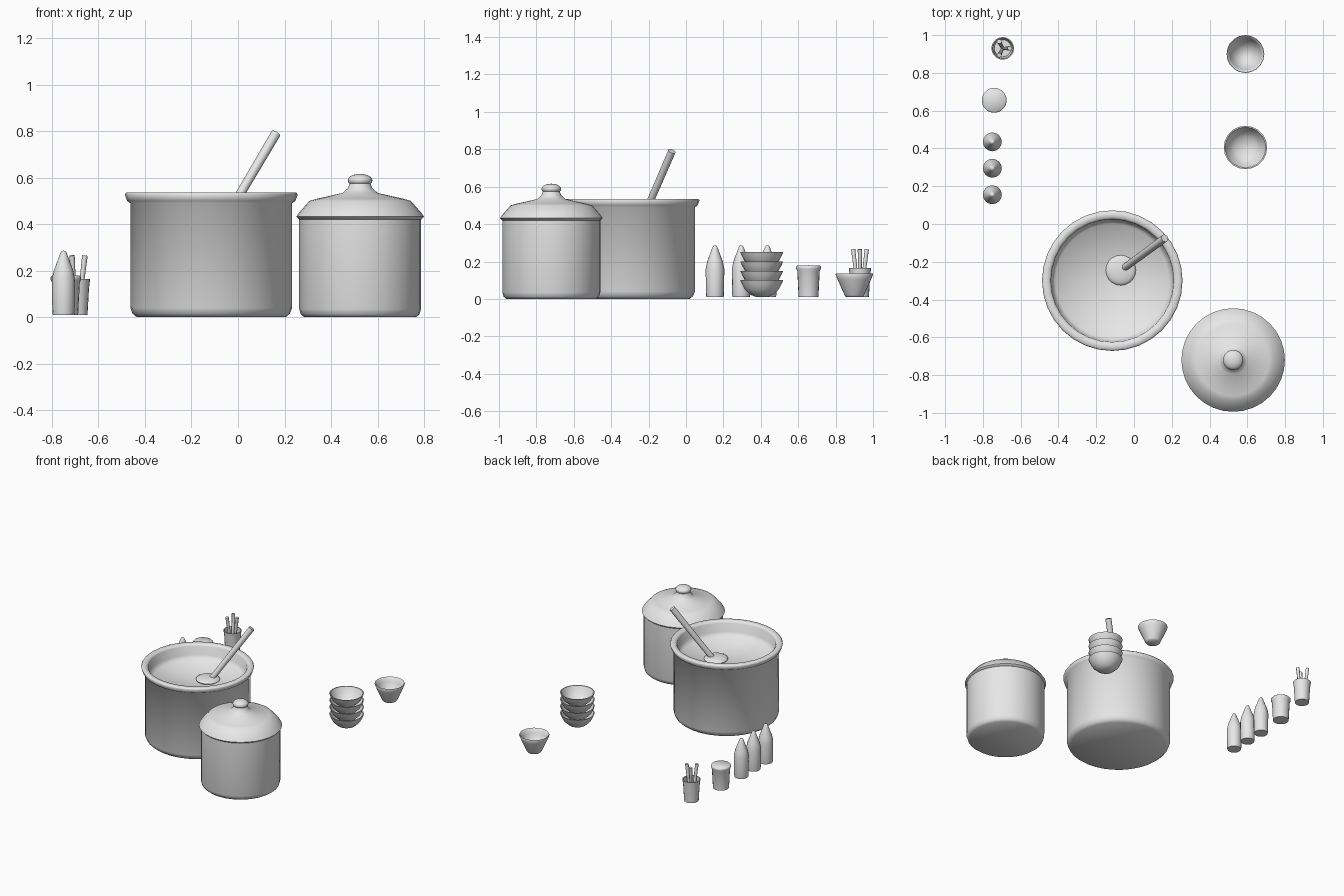
import bpy, bmesh, math
from mathutils import Vector

cube = bpy.data.objects.get("Cube")
if cube:
    bpy.data.objects.remove(cube, do_unlink=True)

grey = bpy.data.materials.new("plain_grey")
grey.use_nodes = True
colour = (0.8, 0.8, 0.8, 1)
grey.diffuse_color = colour
grey.node_tree.nodes["Principled BSDF"].inputs["Base Color"].default_value = colour


def finish(name, bm, location, angle):
    bmesh.ops.remove_doubles(bm, verts=bm.verts, dist=0.0001)
    bmesh.ops.recalc_face_normals(bm, faces=bm.faces)
    mesh = bpy.data.meshes.new(name)
    bm.to_mesh(mesh)
    bm.free()
    mesh.materials.append(grey)
    obj = bpy.data.objects.new(name, mesh)
    obj.location = location
    bpy.context.collection.objects.link(obj)
    bpy.ops.object.select_all(action='DESELECT')
    obj.select_set(True)
    bpy.context.view_layer.objects.active = obj
    bpy.ops.object.shade_smooth_by_angle(angle=math.radians(angle))
    return obj


def lathe(name, profile, location, sides=24, angle=50):
    """Turn a closed (radius, height) profile about the vertical axis."""
    bm = bmesh.new()
    verts = [bm.verts.new((r, 0, z)) for r, z in profile]
    edges = [bm.edges.new(pair) for pair in zip(verts, verts[1:])]
    bmesh.ops.spin(bm, geom=verts + edges, cent=(0, 0, 0), axis=(0, 0, 1),
                   angle=math.tau, steps=sides, use_merge=True)
    return finish(name, bm, location, angle)


def rod(name, start, end, r_start, r_end, sides=12):
    """A tapered stick between two points."""
    start, end = Vector(start), Vector(end)
    axis = end - start
    bm = bmesh.new()
    bmesh.ops.create_cone(bm, cap_ends=True, segments=sides, radius1=r_start,
                          radius2=r_end, depth=axis.length)
    bmesh.ops.rotate(bm, verts=bm.verts, cent=(0, 0, 0),
                     matrix=axis.to_track_quat('Z', 'Y').to_matrix())
    return finish(name, bm, (start + end) / 2, 50)


def ellipsoid(name, location, radius, half_height):
    bm = bmesh.new()
    bmesh.ops.create_uvsphere(bm, u_segments=20, v_segments=10, radius=radius)
    bmesh.ops.scale(bm, verts=bm.verts, vec=(1, 1, half_height / radius))
    return finish(name, bm, location, 60)


# Large open pot, filled to just below the rim
lathe("large_pot", [(0, 0), (.32, 0), (.338, .015), (.348, .04), (.348, .49),
                    (.362, .5), (.372, .527), (.366, .535), (.335, .535),
                    (.325, .522), (.322, .46), (.3, .43), (0, .415)],
      (-.115, -.3, 0), 32, 60)

# Ladle resting in the pot
ellipsoid("ladle_bowl", (-.07, -.245, .425), .08, .02)
rod("ladle_handle", (-.055, -.235, .42), (.163, -.075, .79), .019, .021)

# Small pot with its lid and knob
small = (.525, -.72, 0)
lathe("small_pot", [(0, 0), (.24, 0), (.255, .012), (.262, .035),
                    (.262, .43), (0, .43)], small, 32)
lathe("lid", [(0, .42), (.262, .42), (.274, .432), (.262, .45), (.218, .5),
              (.19, .508), (.075, .534), (.052, .555), (.045, .575), (0, .575)],
      small, 32)
ellipsoid("lid_knob", (.525, -.72, .588), .053, .028)

# Row of pointed bottles
for i in range(3):
    lathe(f"bottle_{i + 1}", [(0, .01), (.046, .01), (.048, .02), (.05, .16),
                              (.042, .2), (.014, .275), (.009, .284), (0, .286)],
          (-.75, .155 + .14 * i, 0), 16)

# Closed canister
lathe("canister", [(0, .01), (.053, .01), (.06, .15), (.066, .162),
                   (.066, .172), (.06, .178), (0, .18)], (-.74, .655, 0), 20)

# Utensil holder with three sticks leaning outward
hx, hy = -.695, .93
lathe("utensil_holder", [(0, .01), (.048, .01), (.055, .13), (.06, .165),
                         (.054, .165), (.045, .02), (0, .02)], (hx, hy, 0), 20)
for i in range(3):
    a = math.tau * i / 3
    dx, dy = math.cos(a), math.sin(a)
    rod(f"utensil_{i + 1}", (hx + .008 * dx, hy + .008 * dy, .022),
        (hx + .037 * dx, hy + .042 * dy, .265), .008, .012, 8)

# Stack of rounded bowls
for i in range(4):
    lathe(f"stacked_bowl_{i + 1}", [(0, 0), (.03, 0), (.06, .012), (.09, .04),
                                    (.106, .07), (.115, .09), (.108, .09),
                                    (.1, .074), (.083, .046), (.055, .02), (0, .01)],
          (.59, .405, .01 + .05 * i), 20, 60)

# Single deeper bowl
lathe("single_bowl", [(0, 0), (.045, 0), (.052, .01), (.09, .095), (.1, .12),
                      (.098, .126), (.092, .122), (.083, .095), (.045, .015), (0, .01)],
      (.59, .9, .01), 20, 60)
